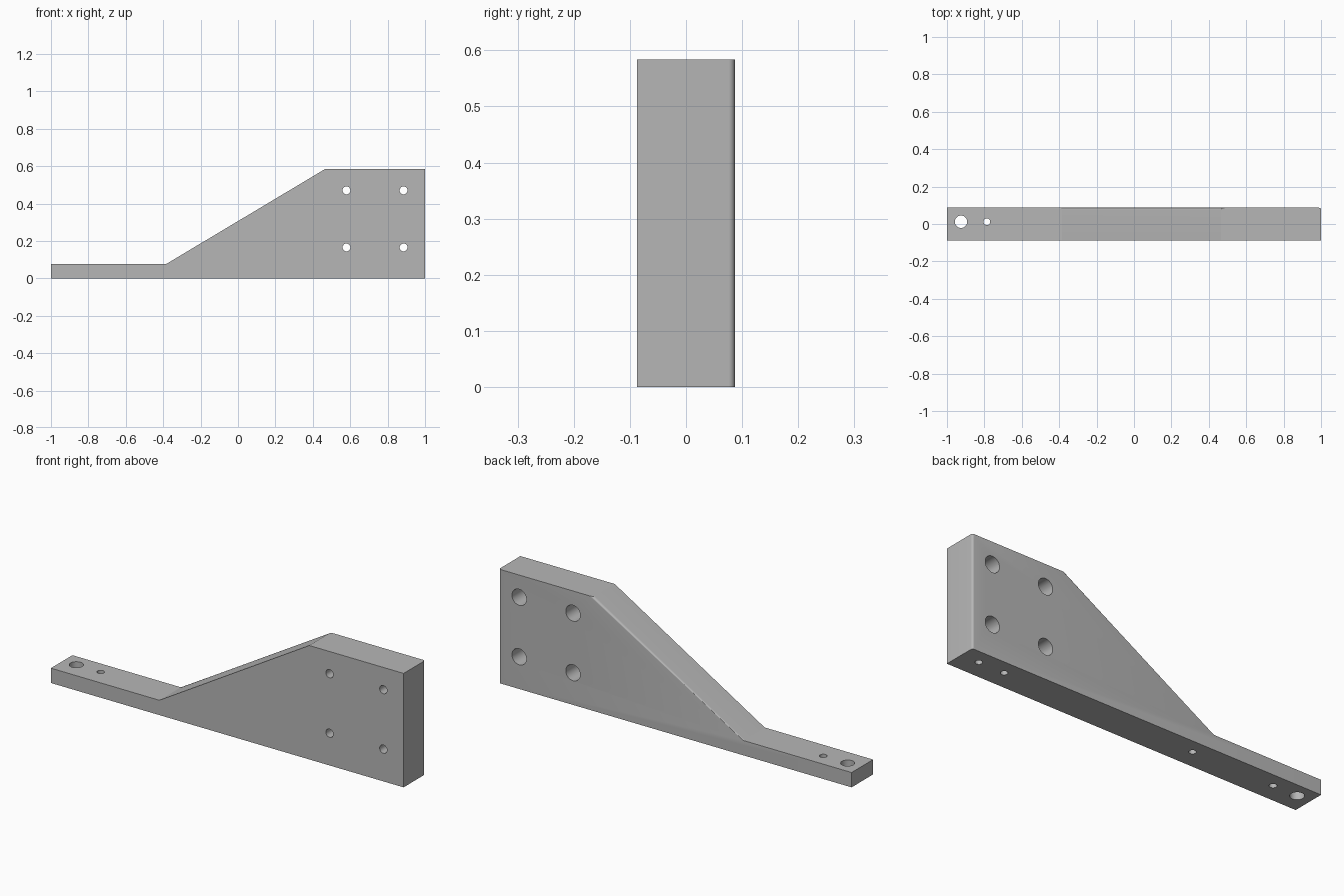
import bpy, bmesh
from math import radians
from mathutils import Matrix, Vector

if "Cube" in bpy.data.objects:
    bpy.data.objects.remove(bpy.data.objects["Cube"])

HALF = 0.087          # half thickness of the plate
OFFSET = 0.012        # holes in the arm sit slightly behind the middle

grey = bpy.data.materials.new("plain grey")
grey.use_nodes = True
grey.diffuse_color = (0.47, 0.47, 0.47, 1)
grey.node_tree.nodes["Principled BSDF"].inputs["Base Color"].default_value = (0.47, 0.47, 0.47, 1)


def make_object(name, bm):
    bmesh.ops.recalc_face_normals(bm, faces=bm.faces)
    mesh = bpy.data.meshes.new(name)
    bm.to_mesh(mesh)
    bm.free()
    mesh.materials.append(grey)
    obj = bpy.data.objects.new(name, mesh)
    bpy.context.collection.objects.link(obj)
    return obj


def add_cylinder(bm, start, end, radius):
    start, end = Vector(start), Vector(end)
    axis = end - start
    turn = axis.to_track_quat("Z", "Y").to_matrix().to_4x4()
    bmesh.ops.create_cone(bm, cap_ends=True, segments=40, radius1=radius, radius2=radius,
                          depth=axis.length,
                          matrix=Matrix.Translation((start + end) / 2) @ turn)


# Plate outline, extruded through its thickness
outline = [(-1, 0), (1, 0), (1, 0.584), (0.465, 0.584), (-0.385, 0.076), (-1, 0.076)]
bm = bmesh.new()
face = bm.faces.new([bm.verts.new((x, -HALF, z)) for x, z in outline])
grown = bmesh.ops.extrude_face_region(bm, geom=[face])["geom"]
bmesh.ops.translate(bm, vec=(0, 2 * HALF, 0),
                    verts=[v for v in grown if isinstance(v, bmesh.types.BMVert)])

# Rounded rear edges: the upright end and the slope
rounded = []
for e in bm.edges:
    a, b = (v.co for v in e.verts)
    if a.y > 0 and b.y > 0 and abs(a.z - b.z) > 0.2:
        rounded.append(e)
bmesh.ops.bevel(bm, geom=rounded, offset=0.011, segments=6, profile=0.5, affect="EDGES")
bracket = make_object("bracket", bm)

# Drilled holes: through the plate, up into the base and through the arm
drills = bmesh.new()
bores = bmesh.new()
for x in (0.58, 0.885):
    for z in (0.165, 0.47):
        add_cylinder(drills, (x, -0.2, z), (x, 0.2, z), 0.021)
        add_cylinder(bores, (x, -0.035, z), (x, 0.2, z), 0.041)
for x, top, radius in ((0.9, 0.1, 0.017), (0.755, 0.1, 0.017), (-0.325, 0.08, 0.017),
                       (-0.787, 0.2, 0.018), (-0.925, 0.2, 0.033)):
    add_cylinder(drills, (x, OFFSET, -0.1), (x, OFFSET, top), radius)

bpy.ops.object.select_all(action="DESELECT")
bpy.context.view_layer.objects.active = bracket
bracket.select_set(True)
for name, cutter_mesh in (("drill_cutter", drills), ("counterbore_cutter", bores)):
    cutter = make_object(name, cutter_mesh)
    cutter.hide_render = True
    cut = bracket.modifiers.new(name, "BOOLEAN")
    cut.operation = "DIFFERENCE"
    cut.solver = "EXACT"
    cut.object = cutter
    bpy.ops.object.modifier_apply(modifier=cut.name)
    bpy.data.objects.remove(cutter)

bpy.ops.object.shade_smooth_by_angle(angle=radians(30))
